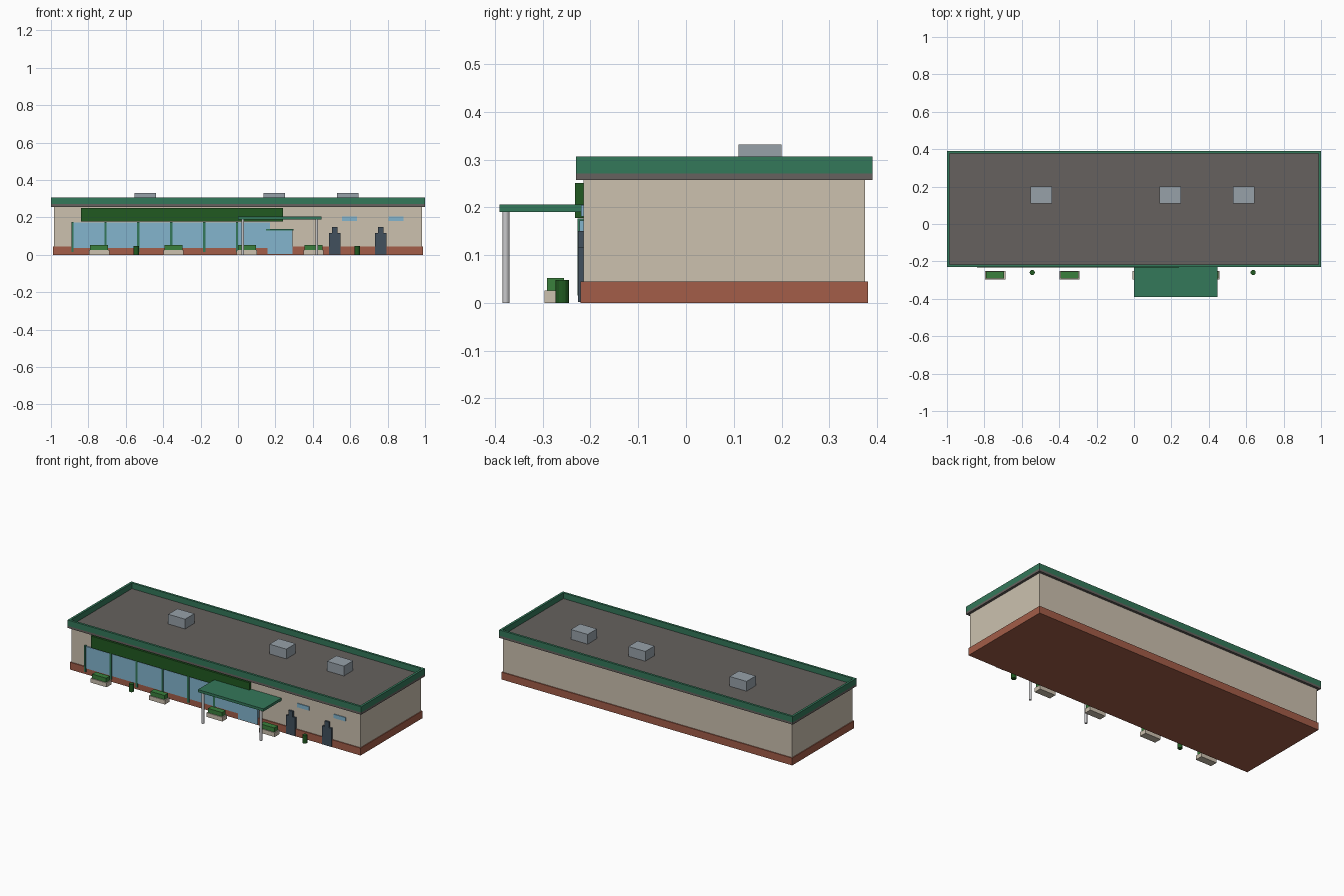
import bpy
import bmesh

cube = bpy.data.objects.get("Cube")
if cube:
    bpy.data.objects.remove(cube, do_unlink=True)


def material(name, r, g, b):
    def linear(c):
        c /= 255
        return c / 12.92 if c <= 0.04045 else ((c + 0.055) / 1.055) ** 2.4
    colour = (linear(r), linear(g), linear(b), 1)
    m = bpy.data.materials.new(name)
    m.use_nodes = True
    m.diffuse_color = colour
    m.node_tree.nodes["Principled BSDF"].inputs["Base Color"].default_value = colour
    return m


cream = material("cream wall", 204, 193, 175)
brick = material("brick red", 163, 93, 72)
green = material("trim green", 52, 120, 90)
grey = material("roof grey", 102, 97, 94)
dark_green = material("dark green", 33, 90, 33)
glass = material("window blue", 131, 181, 206)
metal = material("unit grey", 151, 161, 169)
slate = material("slate", 65, 80, 93)
leaf = material("hedge green", 58, 128, 60)
pale = material("post grey", 200, 200, 202)


def finish(name, bm, mat):
    mesh = bpy.data.meshes.new(name)
    bmesh.ops.recalc_face_normals(bm, faces=bm.faces)
    bm.to_mesh(mesh)
    bm.free()
    mesh.materials.append(mat)
    ob = bpy.data.objects.new(name, mesh)
    bpy.context.collection.objects.link(ob)
    return ob


def box(name, x, y, z, mat):
    """Box from (min, max) pairs along each axis."""
    bm = bmesh.new()
    bmesh.ops.create_cube(bm, size=1)
    for v in bm.verts:
        v.co = [p[0] + (c + 0.5) * (p[1] - p[0]) for c, p in zip(v.co, (x, y, z))]
    return finish(name, bm, mat)


def cylinder(name, x, y, z, radius, sides, mat):
    bm = bmesh.new()
    bmesh.ops.create_cone(bm, cap_ends=True, segments=sides, radius1=radius,
                          radius2=radius, depth=z[1] - z[0])
    for v in bm.verts:
        v.co.x += x
        v.co.y += y
        v.co.z += (z[0] + z[1]) / 2
    return finish(name, bm, mat)


def around(x, width):
    return (x - width / 2, x + width / 2)


# Building shell and roof slab
WALL = -0.215
box("walls", (-0.985, 0.985), (WALL, 0.375), (0.005, 0.258), cream)
box("brick_base", (-0.99, 0.99), (-0.221, 0.381), (0, 0.045), brick)
box("roof_slab", (-1, 1), (-0.23, 0.39), (0.257, 0.271), grey)

# Parapet as a single ring
bm = bmesh.new()
rings = []
for inset, z in ((0, 0.27), (0, 0.306), (0.014, 0.306), (0.014, 0.27)):
    x, y0, y1 = 1 - inset, -0.23 + inset, 0.39 - inset
    rings.append([bm.verts.new((a, b, z)) for a, b in ((-x, y0), (x, y0), (x, y1), (-x, y1))])
for k in range(4):
    lower, upper = rings[k], rings[(k + 1) % 4]
    for i in range(4):
        j = (i + 1) % 4
        bm.faces.new((lower[i], lower[j], upper[j], upper[i]))
finish("parapet", bm, green)

# Rooftop units
for x in (-0.495, 0.195, 0.587):
    box("rooftop_unit", around(x, 0.115), (0.11, 0.2), (0.27, 0.331), metal)

# Shopfront: glass band, mullions, fascia
box("shop_glass", (-0.885, 0.17), (-0.223, WALL), (0.037, 0.172), glass)
for i in range(6):
    box("mullion", around(-0.885 + 0.176 * i, 0.012), (-0.227, WALL), (0.015, 0.176), green)
box("fascia_panel", (-0.84, 0.24), (-0.232, WALL), (0.178, 0.251), dark_green)

# Entrance door and small high windows
box("door", (0.158, 0.292), (-0.225, WALL), (0.005, 0.13), glass)
box("door_header", (0.15, 0.298), (-0.227, WALL), (0.13, 0.139), green)
for x in (0.597, 0.845):
    box("high_window", around(x, 0.08), (-0.22, WALL), (0.181, 0.205), glass)

# Entrance canopy on two posts
box("canopy", (0, 0.446), (-0.39, WALL), (0.19, 0.206), green)
for x in (0.025, 0.421):
    cylinder("canopy_post", x, -0.377, (0, 0.19), 0.0075, 12, pale)

# Flat wall silhouettes with a narrow top
for x in (0.517, 0.763):
    box("wall_panel_body", around(x, 0.062), (-0.226, WALL), (0.002, 0.116), slate)
    box("wall_panel_top", around(x, 0.028), (-0.226, WALL), (0.116, 0.15), slate)

# Planters with hedges
for x in (-0.742, -0.345, 0.047, 0.403):
    box("planter", around(x, 0.108), (-0.296, -0.25), (0, 0.026), cream)
    box("hedge", around(x, 0.096), (-0.291, -0.255), (0.026, 0.052), leaf)

# Litter bins
for x in (-0.544, 0.637):
    cylinder("bin", x, -0.259, (0, 0.048), 0.014, 12, dark_green)
